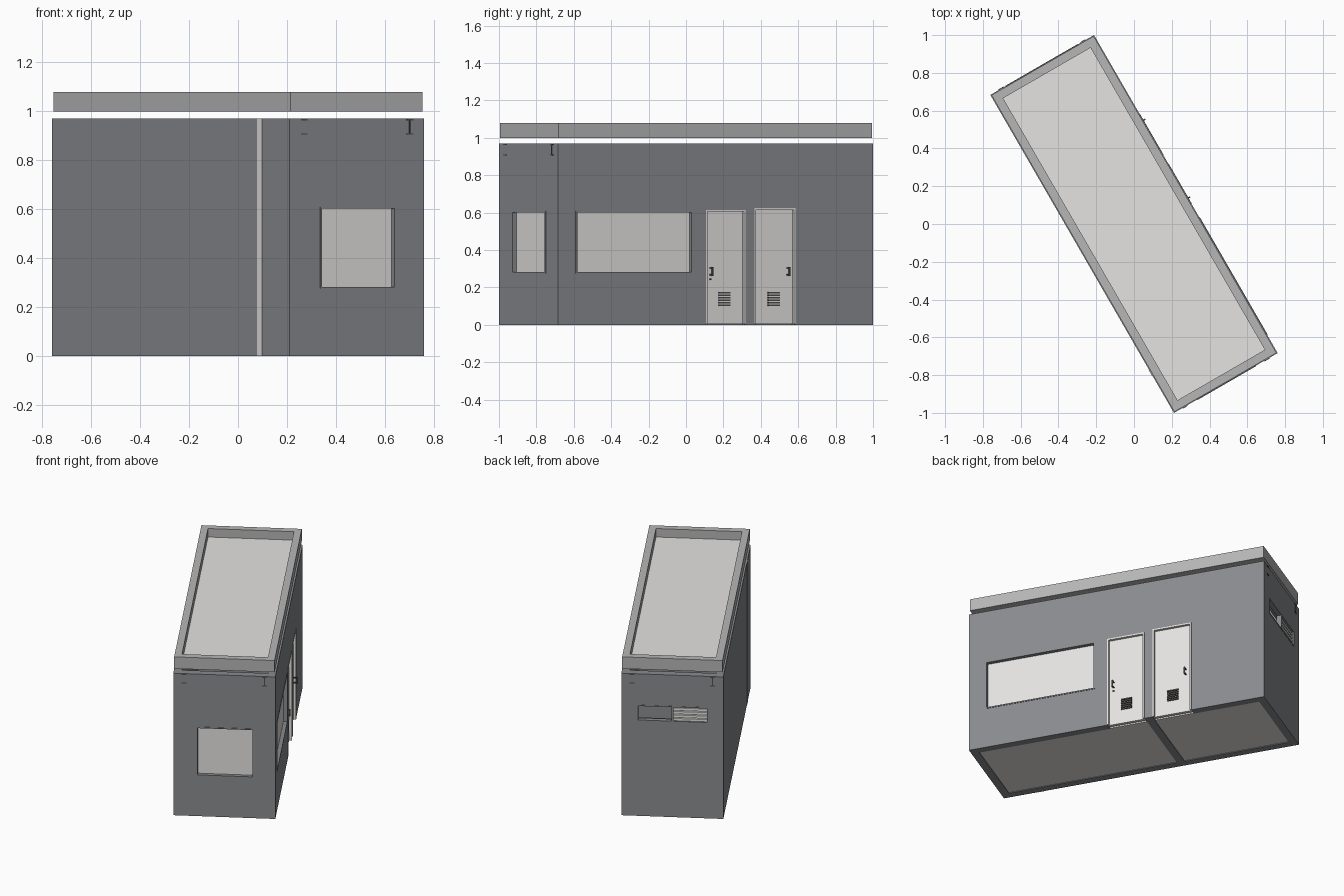
import bpy, bmesh, math

cube = bpy.data.objects.get("Cube")
if cube:
    bpy.data.objects.remove(cube, do_unlink=True)


def material(name, rgb):
    m = bpy.data.materials.new(name)
    m.use_nodes = True
    m.diffuse_color = (*rgb, 1)
    bsdf = next(n for n in m.node_tree.nodes if n.type == 'BSDF_PRINCIPLED')
    bsdf.inputs["Base Color"].default_value = (*rgb, 1)
    return m


WALL = material("wall_slate_grey", (0.25, 0.26, 0.275))
ROOF = material("roof_mid_grey", (0.47, 0.47, 0.47))
WHITE = material("warm_white", (0.78, 0.77, 0.75))
METAL = material("dark_metal", (0.07, 0.07, 0.07))

TURN = math.radians(30)      # the whole building is turned on the plot
HW, HL, H, T = 0.317, 0.972, 0.97, 0.05   # half width, half length, height, wall


def finish(bm, name, mat):
    bmesh.ops.recalc_face_normals(bm, faces=bm.faces[:])
    me = bpy.data.meshes.new(name)
    bm.to_mesh(me)
    bm.free()
    me.materials.append(mat)
    ob = bpy.data.objects.new(name, me)
    ob.rotation_euler.z = TURN
    bpy.context.collection.objects.link(ob)
    return ob


def box(name, mat, xs, ys, zs):
    bm = bmesh.new()
    bmesh.ops.create_cube(bm, size=1)
    for v in bm.verts:
        for i, (a, b) in enumerate((xs, ys, zs)):
            v.co[i] = b if v.co[i] > 0 else a
    return finish(bm, name, mat)


def pierced(name, mat, rect, holes, depth, place):
    """Slab covering rect (a0, a1, b0, b1) with rectangular holes."""
    rects = [rect] + holes
    av = sorted({r[i] for r in rects for i in (0, 1)})
    bv = sorted({r[i] for r in rects for i in (2, 3)})
    bm = bmesh.new()
    for a0, a1 in zip(av, av[1:]):
        for b0, b1 in zip(bv, bv[1:]):
            a, b = (a0 + a1) / 2, (b0 + b1) / 2
            if any(h[0] < a < h[1] and h[2] < b < h[3] for h in holes):
                continue
            bm.faces.new([bm.verts.new(place(p, q, depth[0])) for p, q in
                          ((a0, b0), (a1, b0), (a1, b1), (a0, b1))])
    bmesh.ops.remove_doubles(bm, verts=bm.verts[:], dist=1e-5)
    out = bmesh.ops.extrude_face_region(bm, geom=bm.faces[:], use_keep_orig=True)
    shift = place(0, 0, depth[1])
    base = place(0, 0, depth[0])
    bmesh.ops.translate(bm, vec=[s - t for s, t in zip(shift, base)],
                        verts=[e for e in out["geom"] if isinstance(e, bmesh.types.BMVert)])
    bmesh.ops.dissolve_limit(bm, angle_limit=0.01, verts=bm.verts[:], edges=bm.edges[:])
    return finish(bm, name, mat)


def on_side(a, b, d):
    return (d, a, b)


def on_end(a, b, d):
    return (a, d, b)


def flat(a, b, d):
    return (a, b, d)


# Openings, each as start, end, bottom, top
long_window = (-0.864, -0.142, 0.275, 0.61)
end_window = (-0.174, 0.184, 0.275, 0.61)
vent_window = (-0.223, 0.218, 0.65, 0.757)
doors = [(-0.061, 0.183, 0, 0.615), (0.239, 0.493, 0, 0.625)]

# Walls
pierced("door_side_wall", WALL, (-HL + T, HL - T, 0, H), [long_window] + doors,
        (HW - T, HW), on_side)
box("blank_side_wall", WALL, (-HW, -HW + T), (-HL + T, HL - T), (0, H))
pierced("front_end_wall", WALL, (-HW, HW, 0, H), [end_window], (-HL, -HL + T), on_end)
pierced("back_end_wall", WALL, (-HW, HW, 0, H), [vent_window], (HL - T, HL), on_end)
box("partition_wall", WALL, (-HW + T, HW - T), (0.185, 0.235), (0, H))
box("wall_strip", WHITE, (-HW - 0.002, -HW + 0.005), (-0.749, -0.709), (0, H))

# Floors of the two rooms
for name, y0, y1 in (("large_room_floor", -HL + T, 0.185), ("small_room_floor", 0.235, HL - T)):
    box(name, WHITE, (-HW + T, HW - T), (y0, y1), (0.004, 0.02))


def shrink(r, m):
    return (r[0] + m, r[1] - m, r[2] + m, r[3] - m)


# Windows: slim frame with a pane set back
for name, r, place, face, sign in (("long_window", long_window, on_side, HW, -1),
                                   ("end_window", end_window, on_end, -HL, 1)):
    pierced(name + "_frame", WALL, r, [shrink(r, 0.008)],
            (face - sign * 0.003, face + sign * 0.03), place)
    pierced(name + "_pane", WHITE, r, [], (face + sign * 0.022, face + sign * 0.03), place)

# Back vent window: one half open, the other with slats
pierced("vent_frame", WALL, vent_window,
        [shrink((vent_window[0], 0, 0.65, 0.757), 0.006),
         shrink((0, vent_window[1], 0.65, 0.757), 0.006)], (HL - 0.03, HL + 0.002), on_end)
for i in range(4):
    z = 0.658 + i * 0.024
    slat = box("vent_slat", WHITE, (-0.217, -0.006), (HL - 0.025, HL - 0.007), (z, z + 0.017))
    for v in slat.data.vertices:
        if v.co.y > HL - 0.015:
            v.co.z -= 0.004

# Doors with trim, louvre and pull handle
for (y0, y1, z0, z1), side in zip(doors, (-1, 1)):
    box("door_leaf", WHITE, (HW - 0.035, HW - 0.015), (y0, y1), (0.004, z1))
    pierced("door_trim", WHITE, (y0, y1, 0.004, z1), [(y0 + 0.01, y1 - 0.01, 0.004, z1 - 0.01)],
            (HW - 0.02, HW + 0.002), on_side)
    mid = (y0 + y1) / 2
    for i in range(6):
        z = 0.1 + i * 0.0135
        box("door_louvre", METAL, (HW - 0.016, HW - 0.009),
            (mid - 0.036, mid + 0.036), (z, z + 0.009))
    y = mid + side * 0.085
    box("handle_bar", METAL, (HW + 0.006, HW + 0.012), (y - 0.004, y + 0.004), (0.262, 0.31))
    for z in (0.265, 0.301):
        box("handle_post", METAL, (HW - 0.016, HW + 0.008), (y - 0.004, y + 0.004), (z, z + 0.006))
box("door_lock", METAL, (HW - 0.016, HW - 0.008), (-0.028, -0.02), (0.24, 0.248))

# Small lifting brackets near the top of both ends
for sign in (-1, 1):
    for x in (-0.25, 0.25):
        ys = (sign * HL - 0.004, sign * HL + 0.004)
        for z in (0.905, 0.963):
            box("bracket_flange", METAL, (x - 0.015, x + 0.015), ys, (z, z + 0.005))
        if x * sign < 0:
            box("bracket_web", METAL, (x - 0.003, x + 0.003), ys, (0.905, 0.968))

# Floating roof tray with a raised rim
RW, RL, RIM = 0.312, 0.968, 0.045
pierced("roof_rim", ROOF, (-RW, RW, -RL, RL),
        [(-RW + RIM, RW - RIM, -RL + RIM, RL - RIM)], (1.0, 1.08), flat)
box("roof_deck", WHITE, (-RW + RIM, RW - RIM), (-RL + RIM, RL - RIM), (1.002, 1.022))
